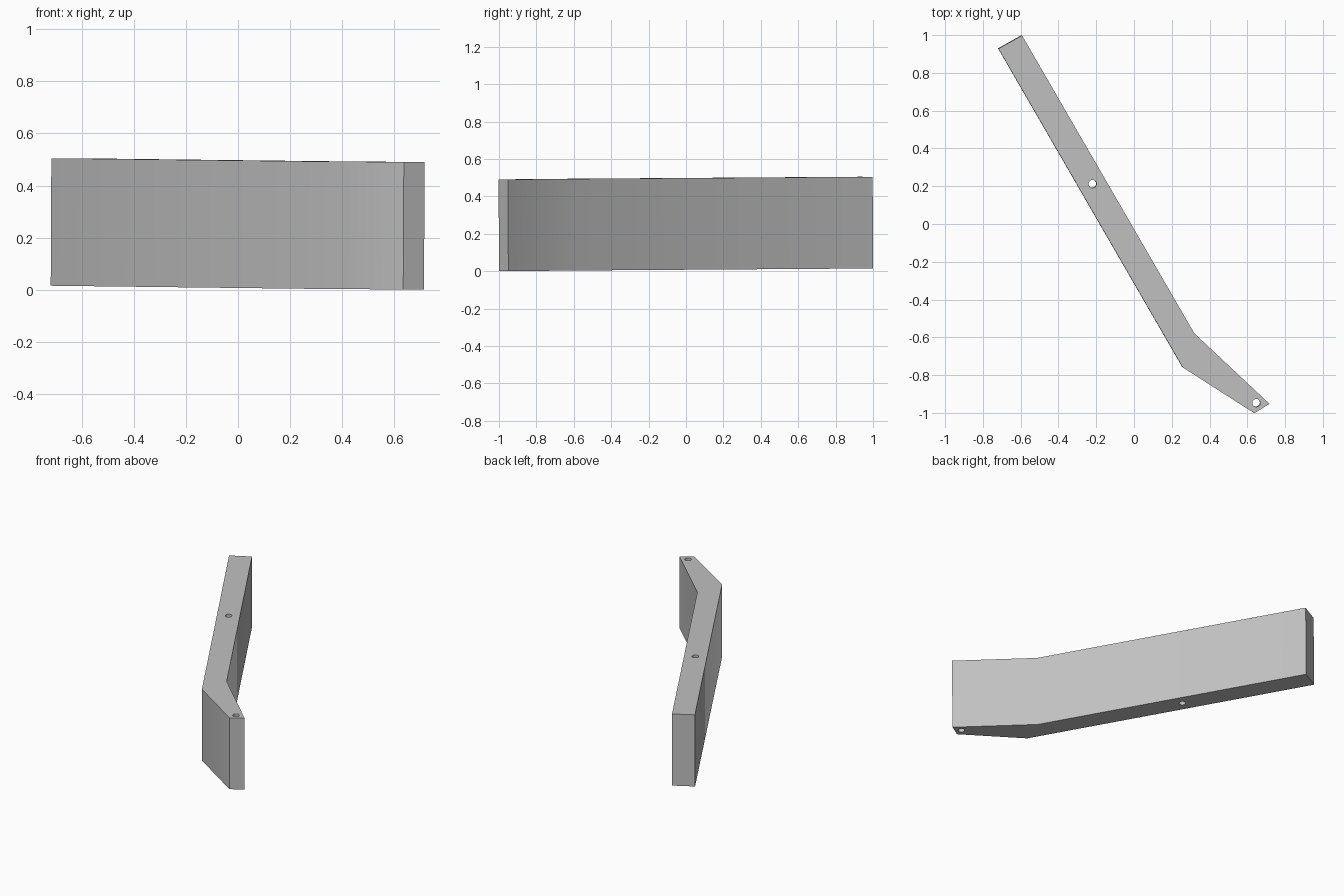
import bpy
import bmesh
from mathutils import Matrix

cube = bpy.data.objects.get("Cube")
if cube:
    bpy.data.objects.remove(cube, do_unlink=True)

HEIGHT = 0.49
OUTLINE = [(-0.72, 0.93), (0.255, -0.757), (0.635, -1.0),
           (0.715, -0.95), (0.317, -0.577), (-0.595, 1.0)]
HOLES = [(-0.222, 0.214), (0.645, -0.945)]

# Plain grey material
grey = bpy.data.materials.new("grey")
grey.use_nodes = True
grey.diffuse_color = (0.53, 0.53, 0.53, 1)
grey.node_tree.nodes["Principled BSDF"].inputs["Base Color"].default_value = grey.diffuse_color


def add_object(name, bm):
    bmesh.ops.recalc_face_normals(bm, faces=bm.faces)
    mesh = bpy.data.meshes.new(name)
    bm.to_mesh(mesh)
    bm.free()
    mesh.materials.append(grey)
    obj = bpy.data.objects.new(name, mesh)
    bpy.context.collection.objects.link(obj)
    return obj


# Bent bar: outline extruded upwards
bm = bmesh.new()
face = bm.faces.new([bm.verts.new((x, y, 0)) for x, y in OUTLINE])
top = bmesh.ops.extrude_face_region(bm, geom=[face])["geom"]
bmesh.ops.translate(bm, vec=(0, 0, HEIGHT),
                    verts=[v for v in top if isinstance(v, bmesh.types.BMVert)])
bar = add_object("bent_bar", bm)

# Two pin holes cut right through the bar
bm = bmesh.new()
for x, y in HOLES:
    bmesh.ops.create_cone(bm, cap_ends=True, segments=24, radius1=0.021, radius2=0.021,
                          depth=1, matrix=Matrix.Translation((x, y, HEIGHT / 2)))
cutter = add_object("hole_cutter", bm)
cutter.hide_render = True

cut = bar.modifiers.new("pin_holes", "BOOLEAN")
cut.operation = "DIFFERENCE"
cut.solver = "EXACT"
cut.object = cutter
bpy.ops.object.select_all(action="DESELECT")
bar.select_set(True)
bpy.context.view_layer.objects.active = bar
bpy.ops.object.modifier_apply(modifier=cut.name)
bpy.data.objects.remove(cutter, do_unlink=True)

# Slight tilt along the bar's length, resting on the ground
tilt_x, tilt_y = -0.005, 0.004
for v in bar.data.vertices:
    x, y, z = v.co
    v.co = (x - tilt_x * z, y - tilt_y * z, z + tilt_x * x + tilt_y * y)
lowest = min(v.co.z for v in bar.data.vertices)
bar.data.transform(Matrix.Translation((0, 0, -lowest)))

# Soft shading across the bend, sharp corners elsewhere
bpy.ops.object.shade_smooth_by_angle(angle=0.524)
